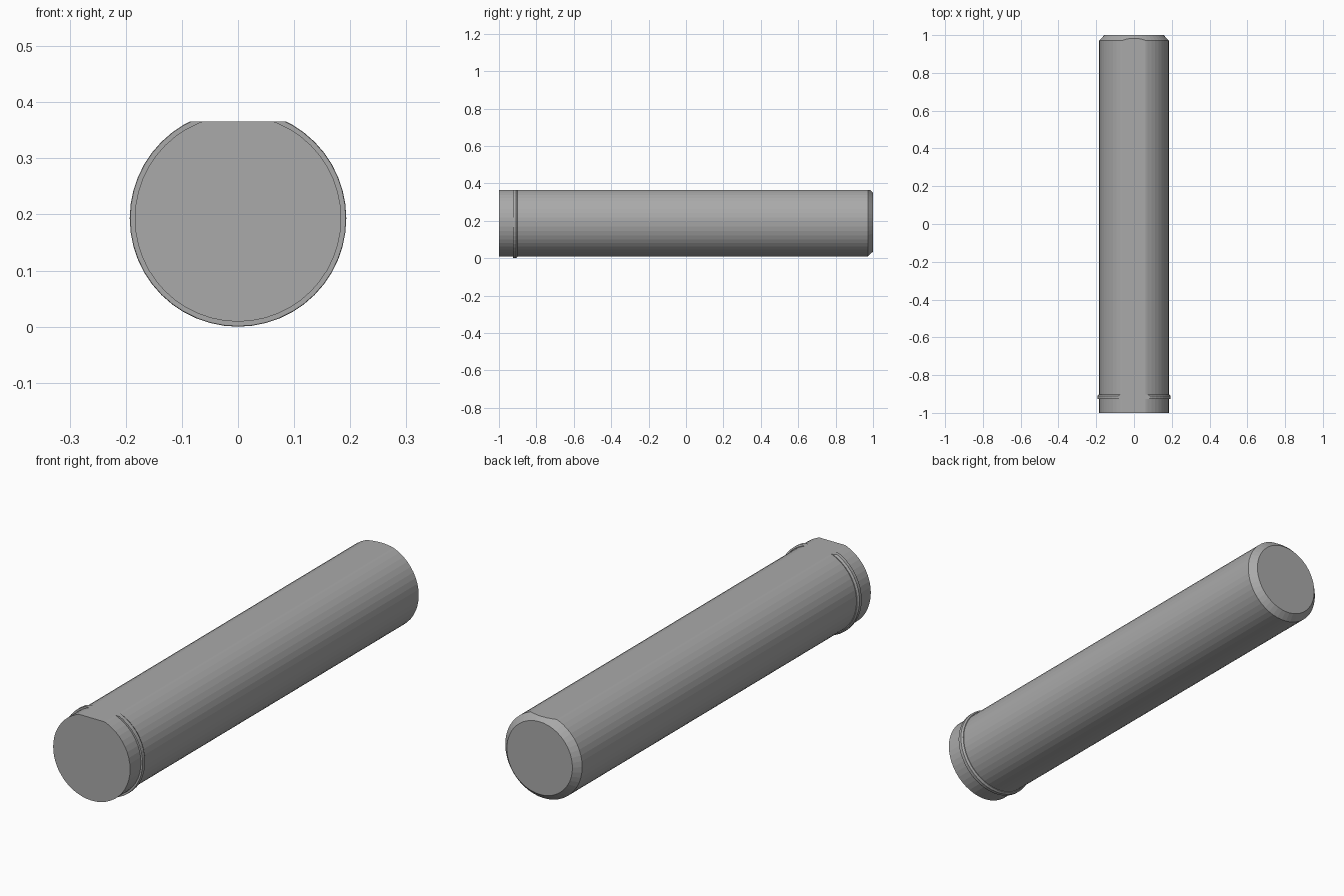
import bpy, bmesh, math
from mathutils import Vector

old = bpy.data.objects.get("Cube")
if old:
    bpy.data.objects.remove(old, do_unlink=True)

SIDES = 48
AXIS_Z = 0.193      # height of the pin's centre line
FLAT_Z = 0.366      # height of the flat cut along the top
BODY_R = 0.184
RING_R = 0.193

steel = bpy.data.materials.new("grey steel")
steel.use_nodes = True
colour = (0.4, 0.4, 0.4, 1)
steel.diffuse_color = colour
steel.node_tree.nodes["Principled BSDF"].inputs["Base Color"].default_value = colour


def turned_part(name, profile, closed=False):
    """Revolve (y, radius) points around the centre line, then cut the top flat."""
    bm = bmesh.new()
    loops = []
    for y, r in profile:
        angles = [2 * math.pi * i / SIDES for i in range(SIDES)]
        loops.append([bm.verts.new((r * math.sin(a), y, AXIS_Z - r * math.cos(a)))
                      for a in angles])
    pairs = list(zip(loops, loops[1:]))
    if closed:
        pairs.append((loops[-1], loops[0]))
    else:
        bm.faces.new(loops[0])
        bm.faces.new(loops[-1])
    for a, b in pairs:
        for i in range(SIDES):
            j = (i + 1) % SIDES
            bm.faces.new((a[i], a[j], b[j], b[i]))

    # Slice off the top and close the opening
    cut = bmesh.ops.bisect_plane(bm, geom=bm.verts[:] + bm.edges[:] + bm.faces[:],
                                 plane_co=Vector((0, 0, FLAT_Z)),
                                 plane_no=Vector((0, 0, 1)), clear_outer=True)
    rim = [e for e in cut["geom_cut"] if isinstance(e, bmesh.types.BMEdge)]
    bmesh.ops.holes_fill(bm, edges=rim, sides=0)
    bmesh.ops.recalc_face_normals(bm, faces=bm.faces[:])

    mesh = bpy.data.meshes.new(name)
    bm.to_mesh(mesh)
    bm.free()
    mesh.materials.append(steel)
    obj = bpy.data.objects.new(name, mesh)
    bpy.context.collection.objects.link(obj)
    return obj


# Long pin with a chamfered back end
turned_part("pin_body", [(-1, BODY_R), (0.972, BODY_R), (1, 0.157)])

# Thin raised ring near the front end
turned_part("retaining_ring",
            [(-0.926, BODY_R - 0.01), (-0.926, RING_R - 0.001), (-0.923, RING_R),
             (-0.91, RING_R), (-0.902, BODY_R + 0.003), (-0.902, BODY_R - 0.01)],
            closed=True)
